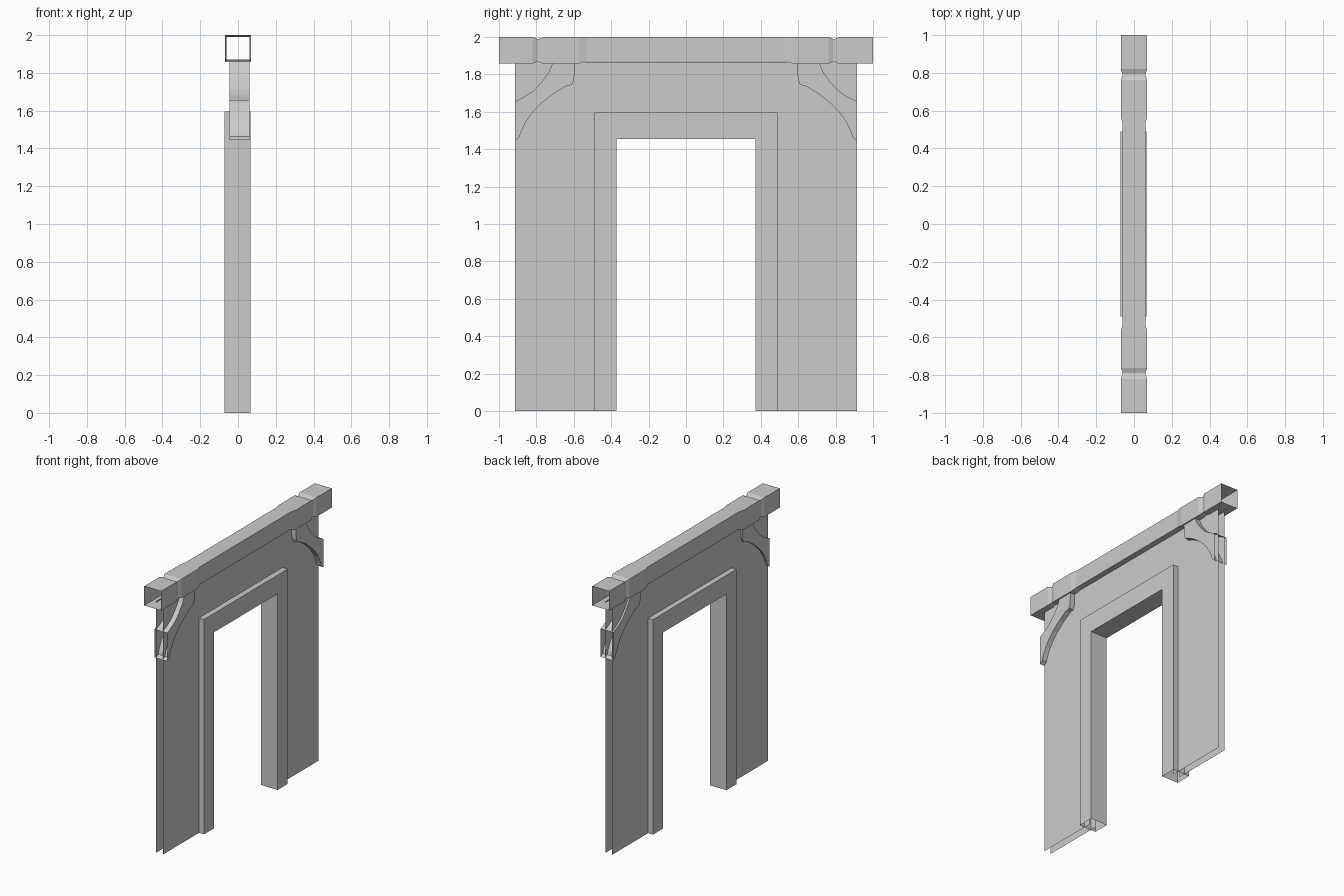
import bpy

if "Cube" in bpy.data.objects:
    bpy.data.objects.remove(bpy.data.objects["Cube"])


def make(name, verts, faces):
    mesh = bpy.data.meshes.new(name)
    mesh.from_pydata(verts, [], faces)
    mesh.update()
    obj = bpy.data.objects.new(name, mesh)
    bpy.context.collection.objects.link(obj)
    return obj


def slab(name, profile, x0, x1, is_open):
    """Extrude a counter-clockwise (y, z) profile along x, leaving out rim edges where is_open."""
    n = len(profile)
    verts = [(x, y, z) for x in (x0, x1) for y, z in profile]
    faces = [list(range(n))[::-1], list(range(n, 2 * n))]
    for i in range(n):
        j = (i + 1) % n
        if not is_open(profile[i], profile[j]):
            faces.append([i, j, j + n, i + n])
    return make(name, verts, faces)


def arch(outer, top, inner, head):
    return [(-outer, 0), (-inner, 0), (-inner, head), (inner, head),
            (inner, 0), (outer, 0), (outer, top), (-outer, top)]


# Wall: two thin sheets with open edges, tucked into the door frame
slab("wall", arch(0.913, 1.865, 0.44, 1.53), -0.032, 0.023, lambda a, b: True)

# Door frame: hollow, open at the floor
slab("door_frame", arch(0.49, 1.595, 0.372, 1.455), -0.072, 0.065,
     lambda a, b: a[1] == 0 and b[1] == 0)

# Curved corner brackets: open at the wall end and under the beam
lower = [(-0.915, 1.445), (-0.89, 1.463), (-0.883, 1.49), (-0.855, 1.548),
         (-0.82, 1.597), (-0.775, 1.643), (-0.71, 1.695), (-0.645, 1.735),
         (-0.61, 1.745), (-0.598, 1.775), (-0.595, 1.862)]
upper = [(-0.712, 1.862), (-0.735, 1.81), (-0.772, 1.758), (-0.815, 1.713),
         (-0.86, 1.682), (-0.915, 1.655)]
for side, sign in (("left", 1), ("right", -1)):
    pts = [(sign * y, z) for y, z in lower + upper][::sign]
    slab("bracket_" + side, pts, -0.045, 0.06,
         lambda a, b: abs(a[0]) == abs(b[0]) == 0.915 or a[1] == b[1] == 1.862)

# Beam: square tube with open ends, a groove near each end and a slimmer middle
half = [(1.0, 0.07, 1.857, 2.0), (0.82, 0.07, 1.857, 2.0), (0.795, 0.06, 1.866, 1.99),
        (0.787, 0.06, 1.866, 1.99), (0.762, 0.07, 1.857, 2.0),
        (0.575, 0.07, 1.857, 2.0), (0.53, 0.06, 1.87, 2.0)]
rings = [(-y, w, b, t) for y, w, b, t in half] + half[::-1]
verts, faces = [], []
for y, w, b, t in rings:
    verts += [(-w, y, b), (w, y, b), (w, y, t), (-w, y, t)]
for r in range(len(rings) - 1):
    for k in range(4):
        a, b = 4 * r + k, 4 * r + (k + 1) % 4
        faces.append([a, b, b + 4, a + 4])
make("beam", verts, faces)
